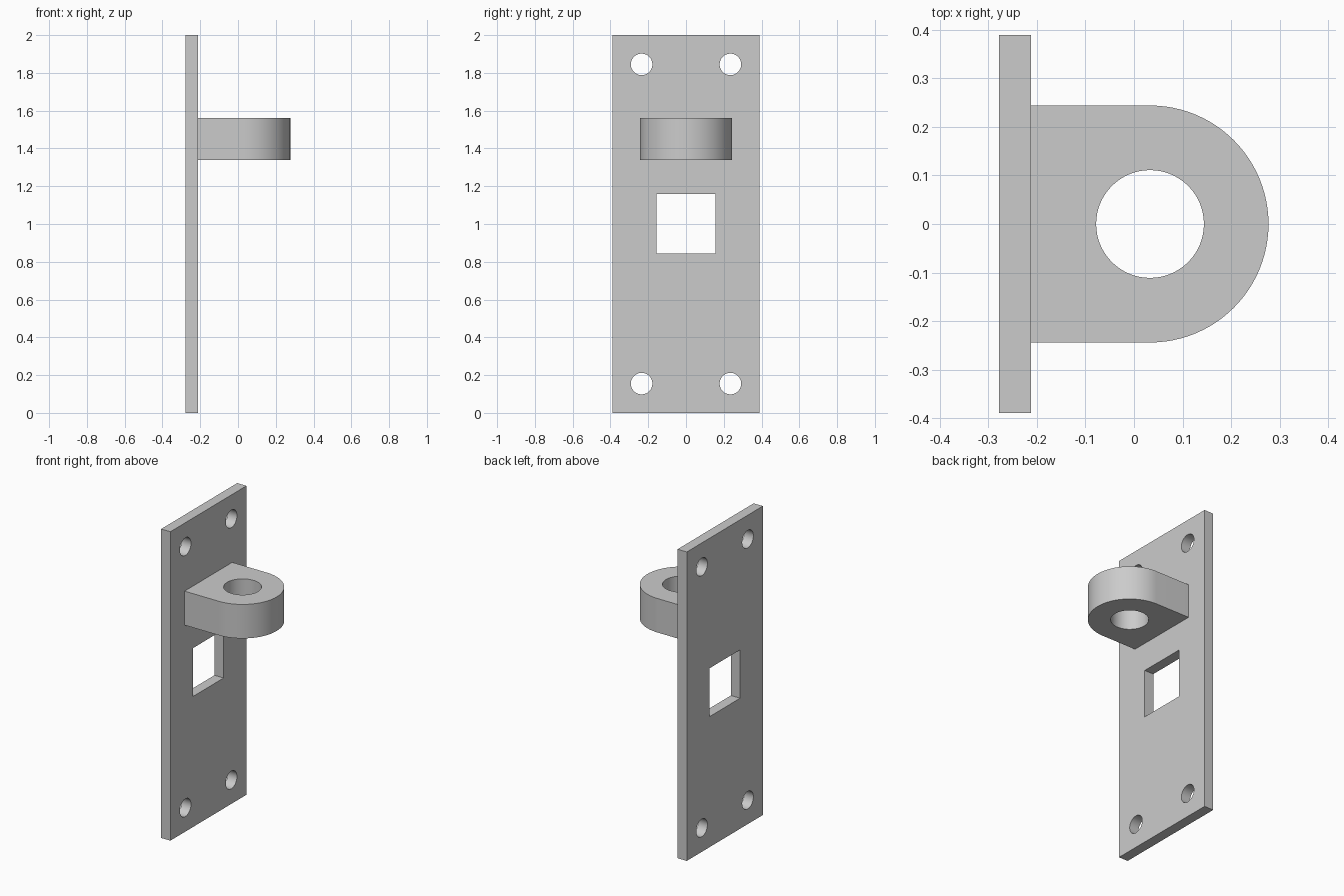
import bpy
import bmesh
from math import pi, sin, cos, radians
from mathutils import Matrix, Vector

if "Cube" in bpy.data.objects:
    bpy.data.objects.remove(bpy.data.objects["Cube"], do_unlink=True)

# Main dimensions
BACK, FACE = -0.278, -0.212
HALF_WIDTH, HEIGHT = 0.389, 2.0
LUG_X, LUG_R, LUG_LOW, LUG_HIGH = 0.033, 0.244, 1.34, 1.56

grey = bpy.data.materials.new("plain grey")
grey.use_nodes = True
grey.diffuse_color = (0.6, 0.6, 0.6, 1)
grey.node_tree.nodes["Principled BSDF"].inputs["Base Color"].default_value = grey.diffuse_color


def finish(name, bm):
    bmesh.ops.recalc_face_normals(bm, faces=bm.faces)
    mesh = bpy.data.meshes.new(name)
    bm.to_mesh(mesh)
    bm.free()
    mesh.materials.append(grey)
    obj = bpy.data.objects.new(name, mesh)
    bpy.context.collection.objects.link(obj)
    return obj


def box(name, low, high):
    low, high = Vector(low), Vector(high)
    bm = bmesh.new()
    bmesh.ops.create_cube(bm, size=1, matrix=Matrix.Translation((low + high) / 2)
                          @ Matrix.Diagonal((*(high - low), 1)))
    return finish(name, bm)


def cylinder(name, centre, radius, depth, turn=0):
    bm = bmesh.new()
    bmesh.ops.create_cone(bm, cap_ends=True, segments=64, radius1=radius, radius2=radius,
                          depth=depth, matrix=Matrix.Translation(centre)
                          @ Matrix.Rotation(turn, 4, "Y"))
    return finish(name, bm)


def select(obj):
    bpy.ops.object.select_all(action="DESELECT")
    obj.select_set(True)
    bpy.context.view_layer.objects.active = obj


def cut(obj, cutter):
    cutter.hide_render = True
    mod = obj.modifiers.new("cut", "BOOLEAN")
    mod.operation, mod.solver, mod.object = "DIFFERENCE", "EXACT", cutter
    select(obj)
    bpy.ops.object.modifier_apply(modifier=mod.name)
    bpy.data.objects.remove(cutter, do_unlink=True)


# Mounting plate with a square window and four screw holes
plate = box("mounting_plate", (BACK, -HALF_WIDTH, 0), (FACE, HALF_WIDTH, HEIGHT))
cut(plate, box("window_cutter", (BACK - 0.1, -0.156, 0.845), (FACE + 0.1, 0.156, 1.158)))
for y in (-0.235, 0.235):
    for z in (0.155, HEIGHT - 0.155):
        cut(plate, cylinder("screw_cutter", ((BACK + FACE) / 2, y, z), 0.057, 0.3, pi / 2))

# Round-ended lug, extruded from its outline and bored through
STEPS = 48
outline = [(FACE, -LUG_R)]
for i in range(STEPS + 1):
    a = pi * (i / STEPS - 0.5)
    outline.append((LUG_X + LUG_R * cos(a), LUG_R * sin(a)))
outline.append((FACE, LUG_R))
bm = bmesh.new()
base = bm.faces.new([bm.verts.new((x, y, LUG_LOW)) for x, y in outline])
top = bmesh.ops.extrude_face_region(bm, geom=[base], use_keep_orig=True)
bmesh.ops.translate(bm, vec=(0, 0, LUG_HIGH - LUG_LOW),
                    verts=[v for v in top["geom"] if isinstance(v, bmesh.types.BMVert)])
lug = finish("lug", bm)
cut(lug, cylinder("bore_cutter", (LUG_X, 0, (LUG_LOW + LUG_HIGH) / 2), 0.111, 0.5))

for part in (plate, lug):
    select(part)
    bpy.ops.object.shade_smooth_by_angle(angle=radians(30))
